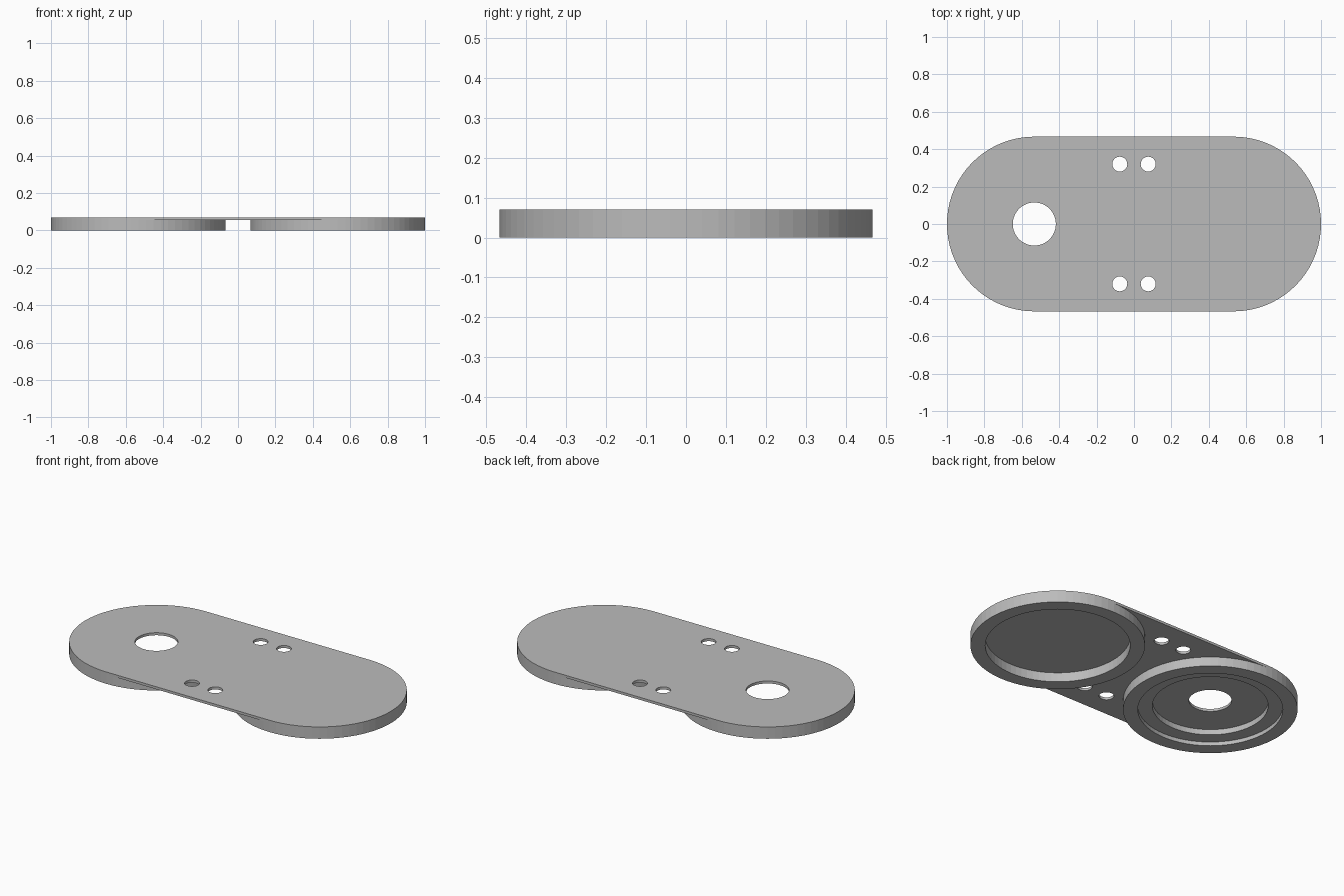
import bpy, bmesh
from math import sin, cos, pi

cube = bpy.data.objects.get("Cube")
if cube:
    bpy.data.objects.remove(cube)

OFFSET, RADIUS = 0.533, 0.467     # disc centre distance and disc radius
UNDER, TOP = 0.055, 0.07          # underside and top of the plate
SEGMENTS = 72

grey = bpy.data.materials.new("plain grey")
grey.use_nodes = True
grey.diffuse_color = (0.5, 0.5, 0.5, 1)
grey.node_tree.nodes["Principled BSDF"].inputs["Base Color"].default_value = grey.diffuse_color


def arc(cx, cy, r, start=0, sweep=2 * pi, n=SEGMENTS, closed=True):
    steps = n if closed else n + 1
    return [(cx + r * cos(start + sweep * i / n), cy + r * sin(start + sweep * i / n))
            for i in range(steps)]


def slab(name, outlines, z0, z1):
    """Flat slab: the first outline is the rim, the others are holes."""
    curve = bpy.data.curves.new(name, "CURVE")
    curve.dimensions = "2D"
    curve.fill_mode = "BOTH"
    curve.extrude = (z1 - z0) / 2
    for points in outlines:
        spline = curve.splines.new("POLY")
        spline.points.add(len(points) - 1)
        for p, (x, y) in zip(spline.points, points):
            p.co = (x, y, 0, 1)
        spline.use_cyclic_u = True
    temp = bpy.data.objects.new(name + " outline", curve)
    bpy.context.collection.objects.link(temp)
    bpy.context.view_layer.update()
    mesh = bpy.data.meshes.new_from_object(
        temp.evaluated_get(bpy.context.evaluated_depsgraph_get()))
    bpy.data.objects.remove(temp)
    finish(name, mesh, (0, 0, (z0 + z1) / 2))


def lathe(name, profile, x):
    """Ring turned from a (radius, height) profile."""
    bm = bmesh.new()
    loops = [[bm.verts.new((px, py, z)) for px, py in arc(0, 0, r)] for r, z in profile]
    for a, b in zip(loops, loops[1:]):
        for i in range(SEGMENTS):
            j = (i + 1) % SEGMENTS
            bm.faces.new((a[i], b[i], b[j], a[j]))
    mesh = bpy.data.meshes.new(name)
    bm.to_mesh(mesh)
    bm.free()
    finish(name, mesh, (x, 0, 0))


def finish(name, mesh, location):
    mesh.name = name
    mesh.materials.clear()
    mesh.materials.append(grey)
    mesh.shade_flat()
    obj = bpy.data.objects.new(name, mesh)
    obj.location = location
    bpy.context.collection.objects.link(obj)


# Top plate: rounded slab with one large hole and four screw holes
half = SEGMENTS // 2
rim = (arc(OFFSET, 0, RADIUS, -pi / 2, pi, half, False)
       + arc(-OFFSET, 0, RADIUS, pi / 2, pi, half, False))
holes = [arc(-OFFSET, 0, 0.115)]
holes += [arc(sx * 0.076, sy * 0.32, 0.04, n=32) for sx in (-1, 1) for sy in (-1, 1)]
slab("top_plate", [rim] + holes, UNDER, TOP)

# Rings under the plate: a plain cup, and a stepped cup around the large hole
lathe("plain_ring", [(0.388, UNDER), (0.388, 0), (RADIUS, 0), (RADIUS, UNDER)], OFFSET)
lathe("stepped_ring", [(0.31, UNDER), (0.31, 0.023), (0.388, 0.023), (0.388, 0),
                       (RADIUS, 0), (RADIUS, UNDER)], -OFFSET)
